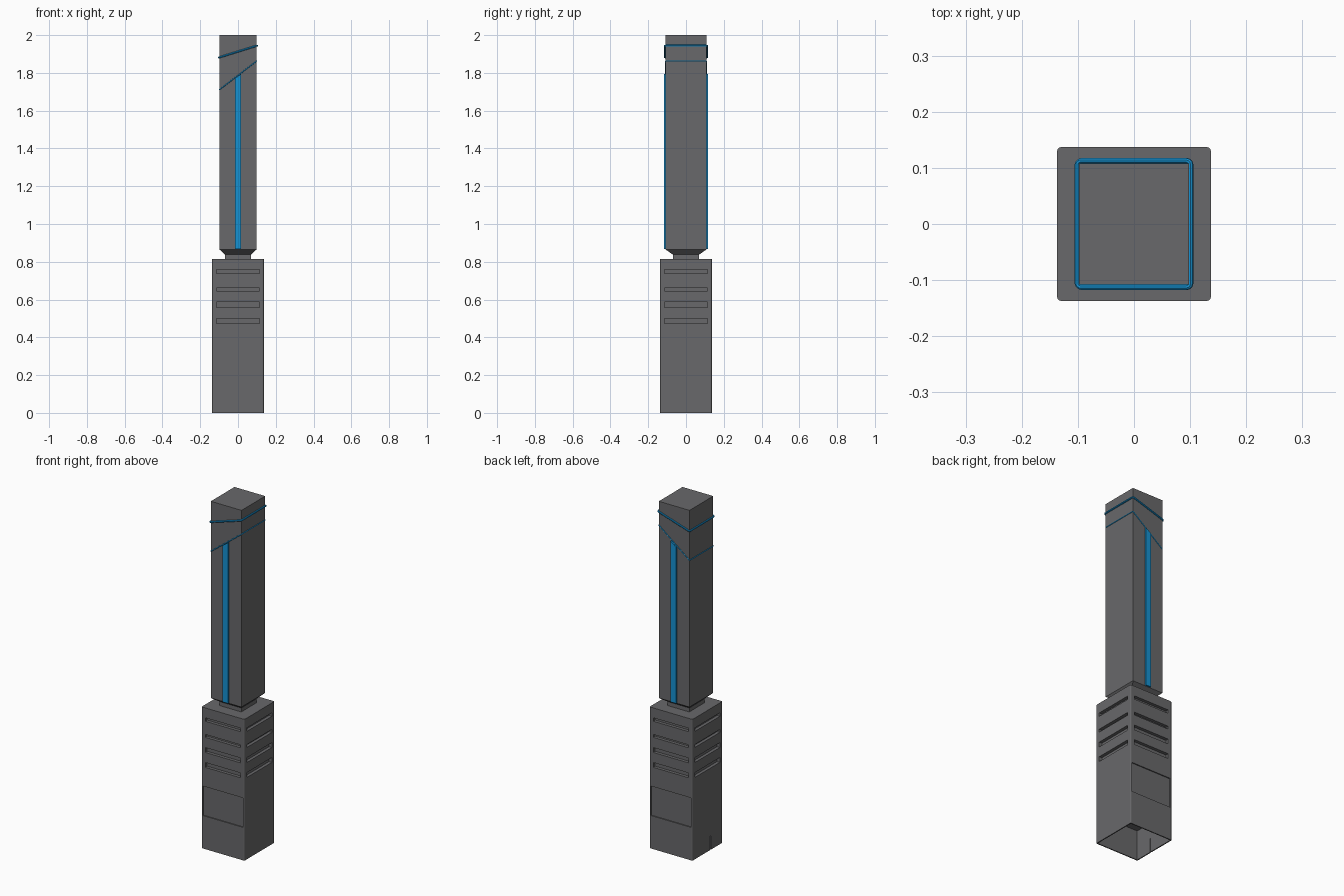
import bpy
import bmesh
import math
from mathutils import Vector

if "Cube" in bpy.data.objects:
    bpy.data.objects.remove(bpy.data.objects["Cube"])


def material(name, color):
    m = bpy.data.materials.new(name)
    m.use_nodes = True
    m.diffuse_color = color
    m.node_tree.nodes["Principled BSDF"].inputs["Base Color"].default_value = color
    return m


GREY = material("dark grey", (0.14, 0.14, 0.145, 1))
BLUE = material("bright blue", (0.008, 0.29, 0.65, 1))


def add_box(bm, low, high):
    """Add a box between two corners and return its vertices."""
    low, high = Vector(low), Vector(high)
    verts = bmesh.ops.create_cube(bm, size=1)["verts"]
    for v in verts:
        v.co = (low + high) / 2 + v.co * (high - low)
    return verts


def finish(bm, name, mat):
    mesh = bpy.data.meshes.new(name)
    bmesh.ops.recalc_face_normals(bm, faces=bm.faces)
    bm.to_mesh(mesh)
    bm.free()
    mesh.materials.append(mat)
    obj = bpy.data.objects.new(name, mesh)
    bpy.context.collection.objects.link(obj)
    return obj


# Handle block with softly rounded upright edges
H = 0.137
bm = bmesh.new()
add_box(bm, (-H, -H, 0), (H, H, 0.815))
upright = [e for e in bm.edges if abs(e.verts[0].co.z - e.verts[1].co.z) > 0.5]
bmesh.ops.bevel(bm, geom=upright, offset=0.007, segments=3, profile=0.5,
                affect='EDGES')
handle = finish(bm, "handle", GREY)

# Cutters: grip slots on four sides, front and back panels, hollow base, notch
bm = bmesh.new()
for low, high in ((0.472, 0.5), (0.558, 0.586), (0.645, 0.662), (0.738, 0.758)):
    for s in (-1, 1):
        a, b = sorted((s * (H - 0.018), s * (H + 0.02)))
        add_box(bm, (-0.113, a, low), (0.113, b, high))
        add_box(bm, (a, -0.113, low), (b, 0.113, high))
for s in (-1, 1):
    a, b = sorted((s * (H - 0.006), s * (H + 0.02)))
    add_box(bm, (-0.127, a, 0.19), (0.127, b, 0.36))
add_box(bm, (-0.131, -0.131, -0.05), (0.131, 0.131, 0.17))
cutter = finish(bm, "handle_cutter", GREY)
bm = bmesh.new()
add_box(bm, (-0.16, -0.03, -0.05), (-0.12, -0.025, 0.08))
notch = finish(bm, "notch_cutter", GREY)

bpy.context.view_layer.objects.active = handle
for tool in (cutter, notch):
    tool.hide_render = True
    mod = handle.modifiers.new("cut", 'BOOLEAN')
    mod.operation = 'DIFFERENCE'
    mod.solver = 'EXACT'
    mod.object = tool
    bpy.ops.object.modifier_apply(modifier=mod.name)
    bpy.data.objects.remove(tool)

# Neck
BX, BY = 0.098, 0.108
bm = bmesh.new()
add_box(bm, (-0.07, -0.07, 0.81), (0.07, 0.07, 0.845))
finish(bm, "neck", GREY)

# Flared collar under the shaft
bm = bmesh.new()
for v in add_box(bm, (-BX, -BY, 0.838), (BX, BY, 0.865)):
    if v.co.z < 0.85:
        v.co.x *= 0.07 / BX
        v.co.y *= 0.07 / BY
finish(bm, "collar", GREY)

# Shaft
bm = bmesh.new()
add_box(bm, (-BX, -BY, 0.865), (BX, BY, 2))
finish(bm, "shaft", GREY)

# Light strips on front and back, with slanted tops
for name, s in (("front_strip", -1), ("back_strip", 1)):
    bm = bmesh.new()
    a, b = sorted((s * (BY - 0.002), s * (BY + 0.008)))
    for v in add_box(bm, (-0.017, a, 0.867), (0.017, b, 1.782)):
        if v.co.z > 1:
            v.co.z += 0.75 * v.co.x
    finish(bm, name, BLUE)


def slanted_ring(name, hx, hy, z, slope, radius, corner):
    """Tube following a rounded rectangle in a plane tilted along x."""
    curve = bpy.data.curves.new(name, 'CURVE')
    curve.dimensions = '3D'
    curve.bevel_depth = radius
    curve.bevel_resolution = 2
    points = []
    for i, (sx, sy) in enumerate(((1, 1), (-1, 1), (-1, -1), (1, -1))):
        for k in range(4):
            t = math.radians(90 * i + 30 * k)
            x = sx * (hx - corner) + corner * math.cos(t)
            y = sy * (hy - corner) + corner * math.sin(t)
            points.append((x, y, z + slope * x, 1))
    spline = curve.splines.new('POLY')
    spline.points.add(len(points) - 1)
    for p, co in zip(spline.points, points):
        p.co = co
    spline.use_cyclic_u = True
    curve.materials.append(BLUE)
    obj = bpy.data.objects.new(name, curve)
    bpy.context.collection.objects.link(obj)
    bpy.ops.object.select_all(action='DESELECT')
    obj.select_set(True)
    bpy.context.view_layer.objects.active = obj
    bpy.ops.object.convert(target='MESH')
    bpy.ops.object.shade_smooth_by_angle()


# Raised upper ring and nearly flush lower ring
slanted_ring("upper_ring", BX + 0.003, BY + 0.005, 1.913, 0.31, 0.005, 0.008)
slanted_ring("lower_ring", BX, BY, 1.787, 0.77, 0.003, 0.002)
